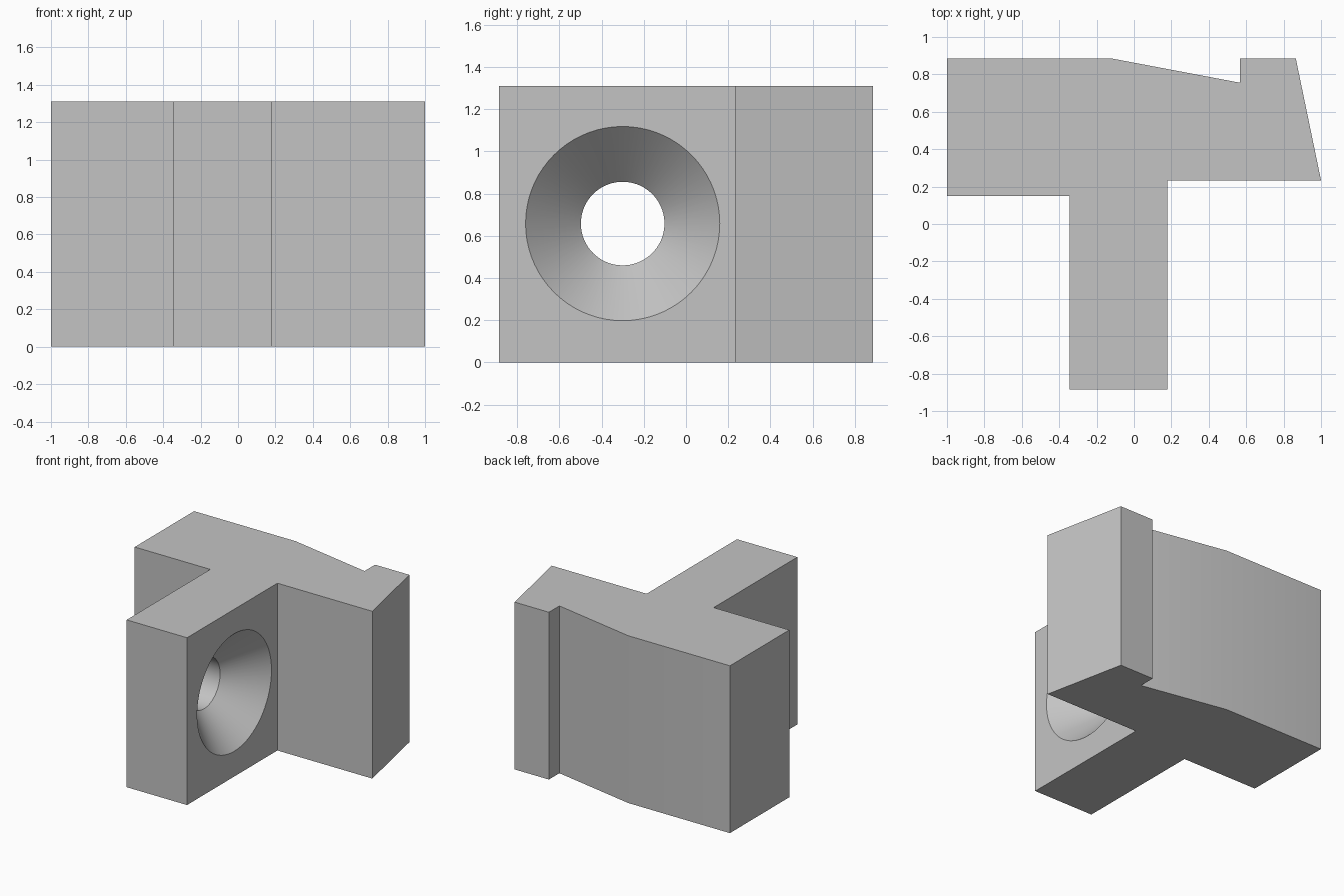
import bpy, bmesh, math
from mathutils import Matrix

if "Cube" in bpy.data.objects:
    bpy.data.objects.remove(bpy.data.objects["Cube"])

HEIGHT = 1.31
HOLE_Y, HOLE_Z = -0.30, 0.658

grey = bpy.data.materials.new("light_grey")
grey.diffuse_color = (0.55, 0.55, 0.55, 1)
grey.use_nodes = True
grey.node_tree.nodes["Principled BSDF"].inputs["Base Color"].default_value = grey.diffuse_color


def make_object(name, bm):
    bmesh.ops.recalc_face_normals(bm, faces=bm.faces)
    mesh = bpy.data.meshes.new(name)
    bm.to_mesh(mesh)
    bm.free()
    mesh.materials.append(grey)
    obj = bpy.data.objects.new(name, mesh)
    bpy.context.collection.objects.link(obj)
    return obj


# T-shaped bracket body: plan outline extruded upward
outline = [(-1, 0.885), (-1, 0.15), (-0.345, 0.15), (-0.345, -0.885),
           (0.178, -0.885), (0.178, 0.233), (1, 0.233), (0.865, 0.885),
           (0.568, 0.885), (0.568, 0.755), (-0.12, 0.885)]
bm = bmesh.new()
base = bm.faces.new([bm.verts.new((x, y, 0)) for x, y in outline])
top = bmesh.ops.extrude_face_region(bm, geom=[base])["geom"]
bmesh.ops.translate(bm, vec=(0, 0, HEIGHT),
                    verts=[v for v in top if isinstance(v, bmesh.types.BMVert)])
bracket = make_object("bracket_body", bm)

# Countersunk screw hole: (x, radius) profile spun around the x axis
profile = [(-0.5, 0), (-0.5, 0.198), (-0.084, 0.198), (0.228, 0.51), (0.228, 0)]
bm = bmesh.new()
verts = [bm.verts.new((x, HOLE_Y, HOLE_Z + r)) for x, r in profile]
edges = [bm.edges.new(pair) for pair in zip(verts, verts[1:])]
bmesh.ops.spin(bm, geom=verts + edges, cent=(0, HOLE_Y, HOLE_Z), axis=(1, 0, 0),
               angle=math.tau, steps=72, use_duplicate=False)
bmesh.ops.remove_doubles(bm, verts=bm.verts, dist=0.0005)
cutter = make_object("hole_cutter", bm)

# Cut the hole through the stem
cut = bracket.modifiers.new("screw_hole", "BOOLEAN")
cut.operation = "DIFFERENCE"
cut.solver = "EXACT"
cut.object = cutter
bpy.context.view_layer.objects.active = bracket
bracket.select_set(True)
bpy.ops.object.modifier_apply(modifier=cut.name)
bpy.data.objects.remove(cutter)

# Smooth the hole and the shallow bend at the back, keep corners crisp
bpy.ops.object.shade_smooth_by_angle(angle=math.radians(30))
